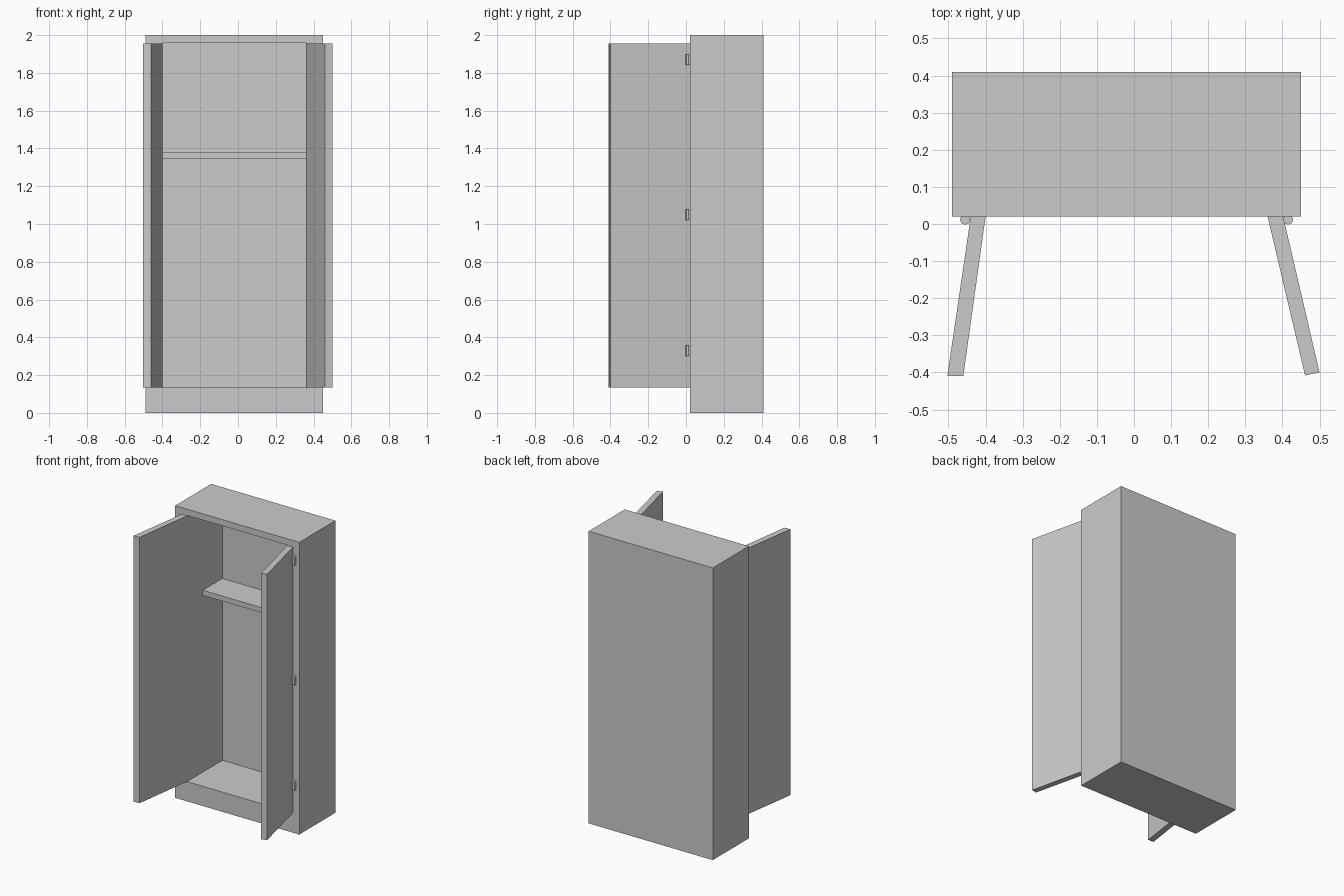
import bpy
import bmesh
from mathutils import Vector

cube = bpy.data.objects.get("Cube")
if cube:
    bpy.data.objects.remove(cube, do_unlink=True)

# Single painted finish
grey = bpy.data.materials.new("plain_grey")
grey.use_nodes = True
colour = (0.6, 0.6, 0.6, 1)
grey.diffuse_color = colour
grey.node_tree.nodes["Principled BSDF"].inputs["Base Color"].default_value = colour


def finish(name, bm):
    bmesh.ops.recalc_face_normals(bm, faces=bm.faces)
    mesh = bpy.data.meshes.new(name)
    bm.to_mesh(mesh)
    bm.free()
    mesh.materials.append(grey)
    obj = bpy.data.objects.new(name, mesh)
    bpy.context.collection.objects.link(obj)
    return obj


def prism(plan, bottom, top):
    """Upright solid raised from a plan outline."""
    bm = bmesh.new()
    base = bm.faces.new([bm.verts.new((x, y, bottom)) for x, y in plan])
    raised = bmesh.ops.extrude_face_region(bm, geom=[base])["geom"]
    verts = [g for g in raised if isinstance(g, bmesh.types.BMVert)]
    bmesh.ops.translate(bm, verts=verts, vec=(0, 0, top - bottom))
    bmesh.ops.recalc_face_normals(bm, faces=bm.faces)
    return bm


def rectangle(x0, x1, y0, y1):
    return [(x0, y0), (x1, y0), (x1, y1), (x0, y1)]


MIDDLE = -0.02            # centre line of the cabinet body
FRONT, BACK = 0.02, 0.41
HALF, OPENING = 0.47, 0.38
FLOOR, CEILING = 0.135, 1.957
INNER_BACK = 0.402

# Body: the front face is inset to a frame, then pushed back to hollow it
body = prism(rectangle(MIDDLE - HALF, MIDDLE + HALF, FRONT, BACK), 0, 2)
front = min(body.faces, key=lambda f: f.calc_center_median().y)
bmesh.ops.inset_individual(body, faces=[front], thickness=0.02)
for v in front.verts:
    v.co.x = MIDDLE + (OPENING if v.co.x > MIDDLE else -OPENING)
    v.co.z = CEILING if v.co.z > 1 else FLOOR
hollow = bmesh.ops.extrude_discrete_faces(body, faces=[front])["faces"][0]
bmesh.ops.translate(body, verts=hollow.verts, vec=(0, INNER_BACK - FRONT, 0))
finish("cabinet_body", body)

# Shelf
finish("shelf", prism(rectangle(MIDDLE - OPENING, MIDDLE + OPENING, 0.19, INNER_BACK),
                      1.345, 1.38))

# Open doors, the left one swung a little wider, each with three hinges
doors = {
    "right": (-1, [(-0.44, FRONT), (-0.40, FRONT), (-0.46, -0.41), (-0.503, -0.41)]),
    "left": (1, [(0.402, FRONT), (0.36, FRONT), (0.461, -0.408), (0.5, -0.40)]),
}
for side, (sign, plan) in doors.items():
    finish(side + "_door", prism(plan, FLOOR, CEILING - 0.002))
    for level, height in (("lower", 0.33), ("middle", 1.05), ("upper", 1.87)):
        pin = bmesh.new()
        bmesh.ops.create_cone(pin, cap_ends=True, segments=8, radius1=0.014,
                              radius2=0.014, depth=0.056)
        place = Vector((MIDDLE + sign * 0.435, 0.012, height))
        bmesh.ops.translate(pin, verts=pin.verts, vec=place)
        finish(side + "_" + level + "_hinge", pin)
